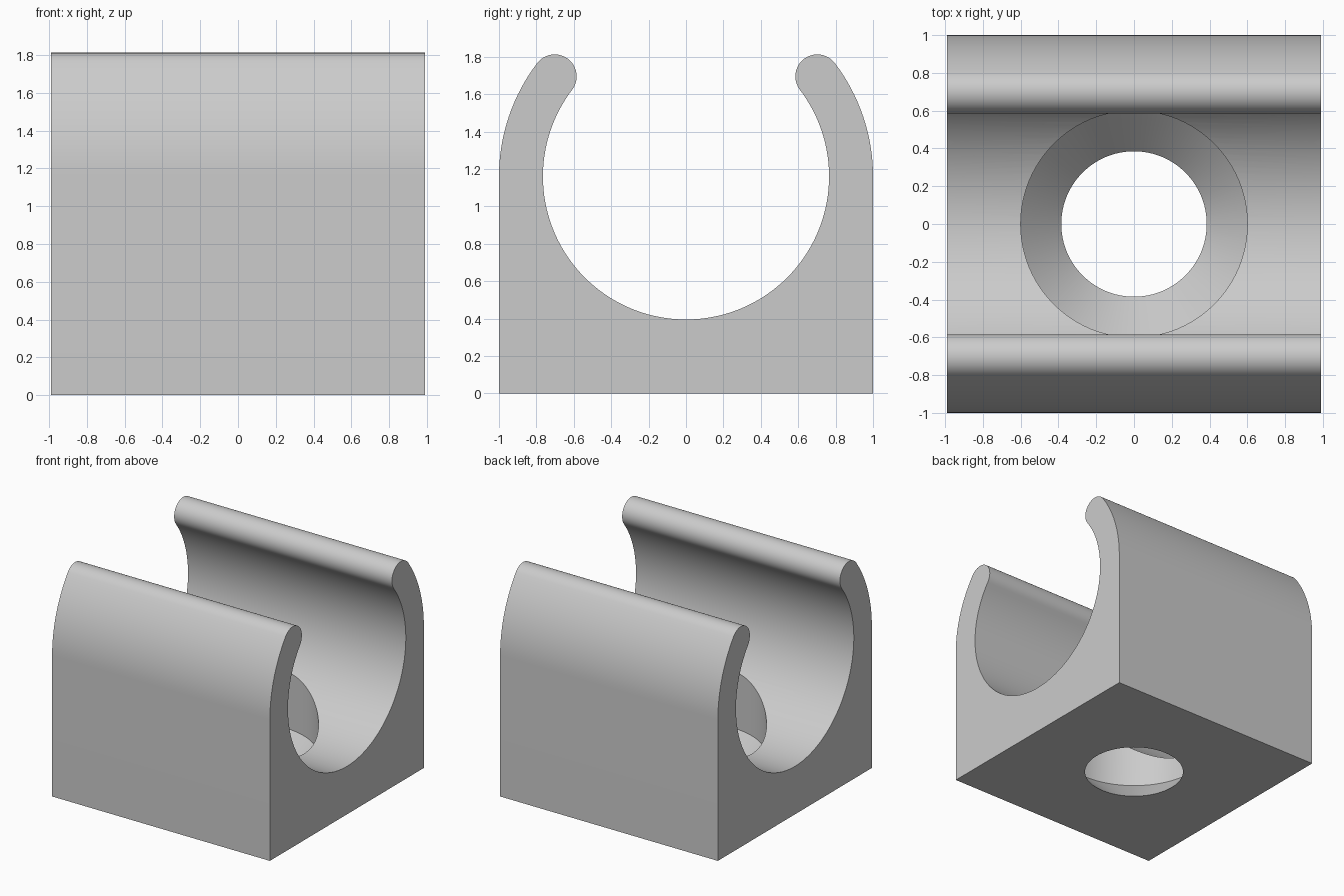
import bpy, bmesh
from math import cos, sin, pi, radians

cube = bpy.data.objects.get("Cube")
if cube:
    bpy.data.objects.remove(cube, do_unlink=True)

HALF_LENGTH = 0.99
AXIS_Z = 1.16          # height of the bore axis
OUTER, BORE = 1.0, 0.765
LIP = radians(37.3)    # where the arms end
HOLE, HEAD, SINK = 0.385, 0.6, 0.22

grey = bpy.data.materials.new("light_grey")
grey.use_nodes = True
grey.diffuse_color = (0.6, 0.6, 0.6, 1)
grey.node_tree.nodes["Principled BSDF"].inputs["Base Color"].default_value = (0.6, 0.6, 0.6, 1)


def arc(cy, cz, r, start, end, steps):
    """Points along an arc in the YZ plane."""
    angles = [start + (end - start) * i / steps for i in range(steps + 1)]
    return [(cy + r * cos(a), cz + r * sin(a)) for a in angles]


def make_object(name, bm):
    bmesh.ops.remove_doubles(bm, verts=bm.verts, dist=1e-5)
    bmesh.ops.recalc_face_normals(bm, faces=bm.faces)
    mesh = bpy.data.meshes.new(name)
    bm.to_mesh(mesh)
    bm.free()
    mesh.materials.append(grey)
    obj = bpy.data.objects.new(name, mesh)
    bpy.context.collection.objects.link(obj)
    return obj


# Clip body: square foot, two curved arms with rounded lips, open bore
mid, lip_r = (OUTER + BORE) / 2, (OUTER - BORE) / 2
lip_y, lip_z = mid * cos(LIP), AXIS_Z + mid * sin(LIP)
arm = arc(0, AXIS_Z, OUTER, 0, LIP, 16)
arm += arc(lip_y, lip_z, lip_r, LIP, LIP + pi, 20)[1:]
bore = arc(0, AXIS_Z, BORE, LIP, -pi - LIP, 96)[1:-1]
profile = [(OUTER, 0)] + arm + bore + [(-y, z) for y, z in reversed(arm)] + [(-OUTER, 0)]

bm = bmesh.new()
face = bm.faces.new([bm.verts.new((-HALF_LENGTH, y, z)) for y, z in profile])
side = bmesh.ops.extrude_face_region(bm, geom=[face], use_keep_orig=True)
moved = [g for g in side["geom"] if isinstance(g, bmesh.types.BMVert)]
bmesh.ops.translate(bm, verts=moved, vec=(2 * HALF_LENGTH, 0, 0))
body = make_object("clip_body", bm)

# Countersunk screw hole: conical seat below a straight head clearance
bm = bmesh.new()
slope = (HEAD - HOLE) / SINK
seat = [(HOLE - 0.1 * slope, -0.1), (HEAD, SINK), (HEAD, 0.9)]
rings = [[bm.verts.new((r * cos(2 * pi * i / 96), r * sin(2 * pi * i / 96), z))
          for i in range(96)] for r, z in seat]
for low, high in zip(rings, rings[1:]):
    for i in range(96):
        j = (i + 1) % 96
        bm.faces.new((low[i], low[j], high[j], high[i]))
bm.faces.new(rings[0])
bm.faces.new(rings[-1])
cutter = make_object("screw_hole_cutter", bm)
cutter.hide_render = True

cut = body.modifiers.new("screw_hole", "BOOLEAN")
cut.operation = "DIFFERENCE"
cut.solver = "EXACT"
cut.object = cutter

bpy.ops.object.select_all(action="DESELECT")
body.select_set(True)
bpy.context.view_layer.objects.active = body
bpy.ops.object.modifier_apply(modifier=cut.name)
bpy.data.objects.remove(cutter, do_unlink=True)
bpy.ops.object.shade_smooth_by_angle(angle=radians(30))
